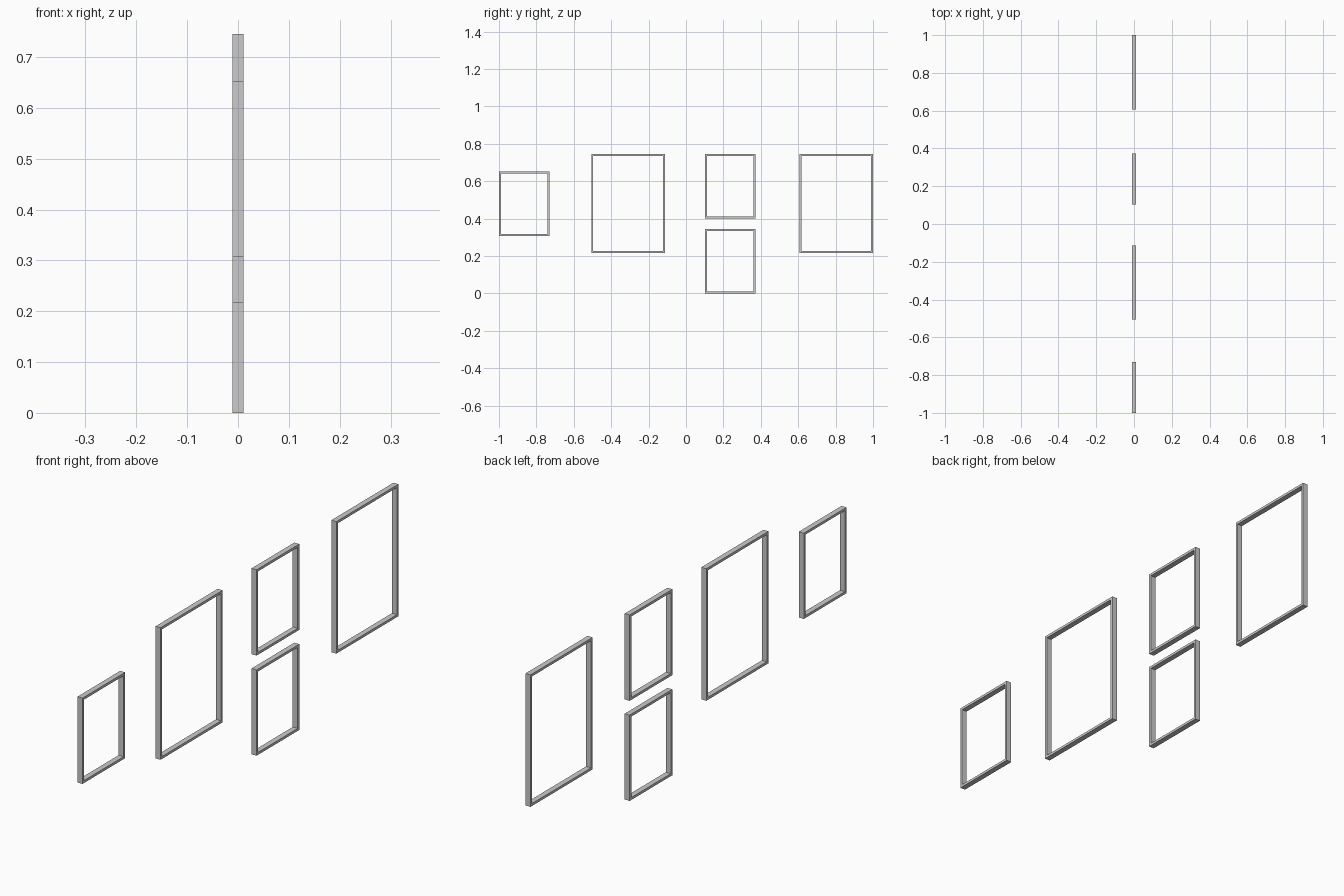
import bpy
import bmesh

if "Cube" in bpy.data.objects:
    bpy.data.objects.remove(bpy.data.objects["Cube"])

DEPTH = 0.011   # half thickness along x
BAR = 0.01      # width of the frame bars


def frame(name, y0, y1, z0, z1):
    """Open rectangular picture frame lying in the YZ plane."""
    bm = bmesh.new()

    def ring(x, inset):
        a, b, c, d = y0 + inset, y1 - inset, z0 + inset, z1 - inset
        return [bm.verts.new((x, y, z)) for y, z in ((a, c), (b, c), (b, d), (a, d))]

    # rings around the rectangular bar section: outer back, outer front, inner front, inner back
    rings = [ring(-DEPTH, 0), ring(DEPTH, 0), ring(DEPTH, BAR), ring(-DEPTH, BAR)]
    for r in range(4):
        p, q = rings[r], rings[(r + 1) % 4]
        for i in range(4):
            j = (i + 1) % 4
            bm.faces.new((p[i], p[j], q[j], q[i]))
    bmesh.ops.recalc_face_normals(bm, faces=bm.faces[:])
    mesh = bpy.data.meshes.new(name)
    bm.to_mesh(mesh)
    bm.free()
    obj = bpy.data.objects.new(name, mesh)
    bpy.context.collection.objects.link(obj)


# small frames
frame("small_frame_end", -1.0, -0.73, 0.308, 0.652)
frame("small_frame_upper", 0.102, 0.372, 0.401, 0.745)
frame("small_frame_lower", 0.102, 0.372, 0.0, 0.344)

# large frames
frame("large_frame_middle", -0.506, -0.113, 0.216, 0.745)
frame("large_frame_end", 0.607, 1.0, 0.216, 0.745)
